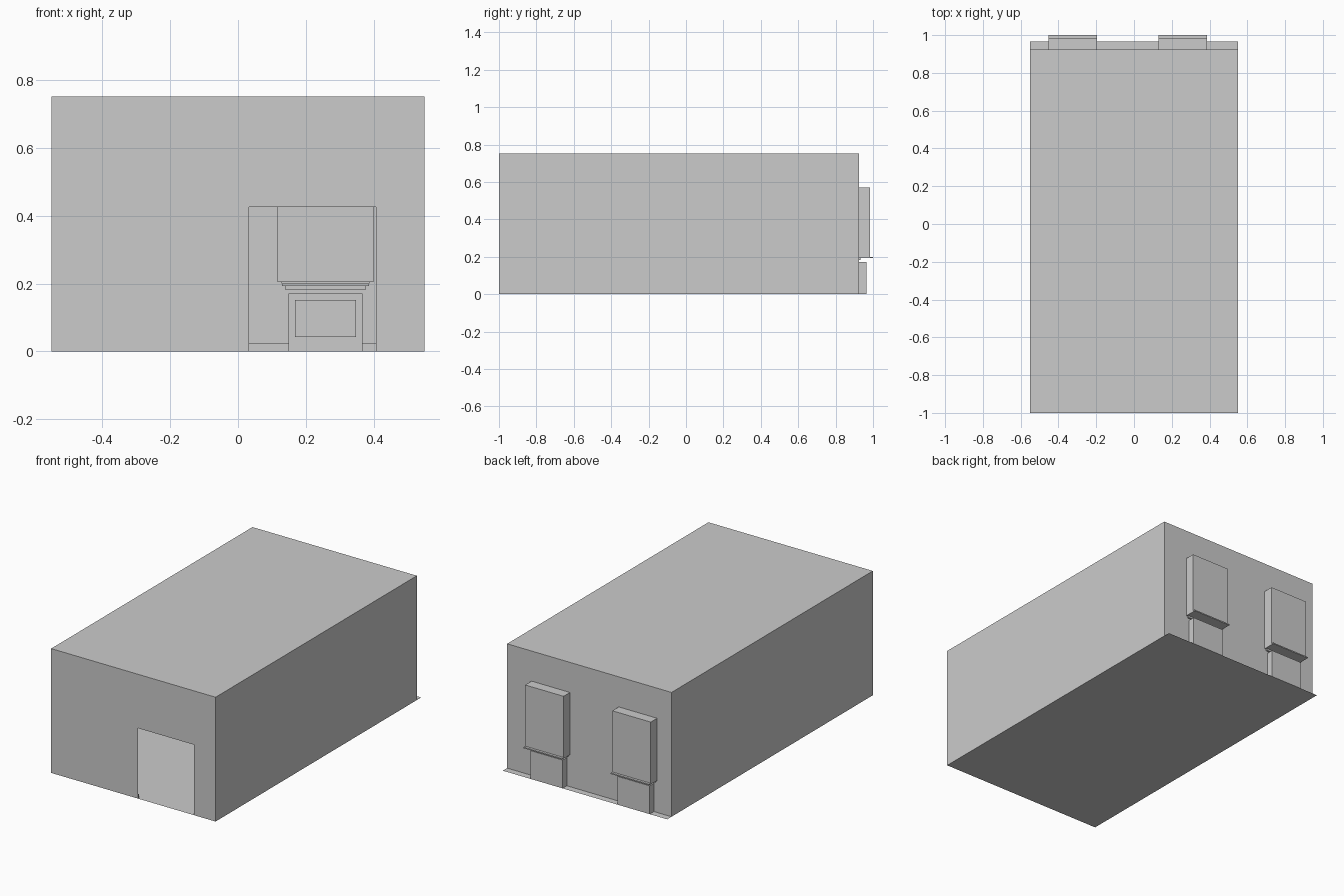
import bpy, bmesh

if "Cube" in bpy.data.objects:
    bpy.data.objects.remove(bpy.data.objects["Cube"])

X, Y0, Y1, H = 0.55, -1.0, 0.924, 0.752
WINDOWS = (-0.325, 0.258)          # window centres along x
BAY_W, BAY_Z0, BAY_Z1, BAY_Y = 0.1285, 0.195, 0.57, 0.985
NICHE_W, NICHE_H, NICHE_Y = 0.1075, 0.171, 0.965
DOOR = (0.032, 0.407, 0.0, 0.426)


def finish(name, bm):
    bmesh.ops.remove_doubles(bm, verts=bm.verts, dist=1e-5)
    me = bpy.data.meshes.new(name)
    bm.to_mesh(me)
    bm.free()
    ob = bpy.data.objects.new(name, me)
    bpy.context.collection.objects.link(ob)
    return ob


def quad(bm, *pts):
    bm.faces.new([bm.verts.new(p) for p in pts])


def box(name, x0, x1, y0, y1, z0, z1, skip=()):
    """Box; skip drops sides by name to leave an open shell."""
    bm = bmesh.new()
    sides = {
        "left": [(x0, y0, z0), (x0, y0, z1), (x0, y1, z1), (x0, y1, z0)],
        "right": [(x1, y0, z0), (x1, y1, z0), (x1, y1, z1), (x1, y0, z1)],
        "front": [(x0, y0, z0), (x1, y0, z0), (x1, y0, z1), (x0, y0, z1)],
        "back": [(x0, y1, z0), (x0, y1, z1), (x1, y1, z1), (x1, y1, z0)],
        "bottom": [(x0, y0, z0), (x0, y1, z0), (x1, y1, z0), (x1, y0, z0)],
        "top": [(x0, y0, z1), (x1, y0, z1), (x1, y1, z1), (x0, y1, z1)],
    }
    for side, pts in sides.items():
        if side not in skip:
            quad(bm, *pts)
    return finish(name, bm)


def wall(name, y, holes, face_back):
    """Flat wall across x with rectangular holes (x0, x1, z0, z1)."""
    bm = bmesh.new()
    xs = sorted({-X, X, *[v for h in holes for v in h[:2]]})
    zs = sorted({0.0, H, *[v for h in holes for v in h[2:]]})
    for a, b in zip(xs, xs[1:]):
        for c, d in zip(zs, zs[1:]):
            mx, mz = (a + b) / 2, (c + d) / 2
            if any(h[0] < mx < h[1] and h[2] < mz < h[3] for h in holes):
                continue
            pts = [(a, y, c), (b, y, c), (b, y, d), (a, y, d)]
            quad(bm, *(pts[::-1] if face_back else pts))
    return finish(name, bm)


# room shell: side walls and ceiling, floor running out under the niches
box("side_walls_and_ceiling", -X, X, Y0, Y1, 0, H, skip=("front", "back", "bottom"))
bm = bmesh.new()
quad(bm, (-X, Y0, 0), (X, Y0, 0), (X, NICHE_Y, 0), (-X, NICHE_Y, 0))
finish("floor", bm)

# front wall with doorway, back wall with windows and niches
wall("front_wall", Y0, [DOOR], False)
holes = []
for c in WINDOWS:
    holes += [(c - BAY_W, c + BAY_W, BAY_Z0, BAY_Z1),
              (c - NICHE_W, c + NICHE_W, 0, NICHE_H)]
wall("back_wall", Y1, holes, True)

for side, c in zip(("left", "right"), WINDOWS):
    # window recess and the niche below it
    box(f"{side}_window_recess", c - BAY_W, c + BAY_W, Y1, BAY_Y, BAY_Z0, BAY_Z1,
        skip=("front", "bottom"))
    box(f"{side}_niche", c - NICHE_W, c + NICHE_W, Y1, NICHE_Y, 0, NICHE_H,
        skip=("front", "bottom"))
    # sill with a small moulding under it
    box(f"{side}_sill", c - BAY_W, c + BAY_W, Y1 - 0.02, 1.0, 0.193, 0.2)
    box(f"{side}_sill_moulding", c - 0.12, c + 0.12, Y1 - 0.01, Y1 + 0.01, 0.182, 0.193)
    # blind hanging inside the window, radiator in the niche
    box(f"{side}_blind", c - 0.141, c + 0.141, Y1 - 0.012, Y1 - 0.002, 0.204, 0.585)
    box(f"{side}_radiator", c - 0.09, c + 0.09, Y1 + 0.005, NICHE_Y - 0.008, 0.043, 0.152)

# skirting boards round the room, broken at the doorway and niches
T, SH = 0.008, 0.025
box("left_skirting", -X, -X + T, Y0, Y1, 0, SH)
box("right_skirting", X - T, X, Y0, Y1, 0, SH)
box("front_skirting_left", -X + T, DOOR[0], Y0, Y0 + T, 0, SH)
box("front_skirting_right", DOOR[1], X - T, Y0, Y0 + T, 0, SH)
stops = [-X + T] + [c + s * NICHE_W for c in WINDOWS for s in (-1, 1)] + [X - T]
for i in range(0, len(stops), 2):
    box(f"back_skirting_{i // 2 + 1}", stops[i], stops[i + 1], Y1 - T, Y1, 0, SH)
